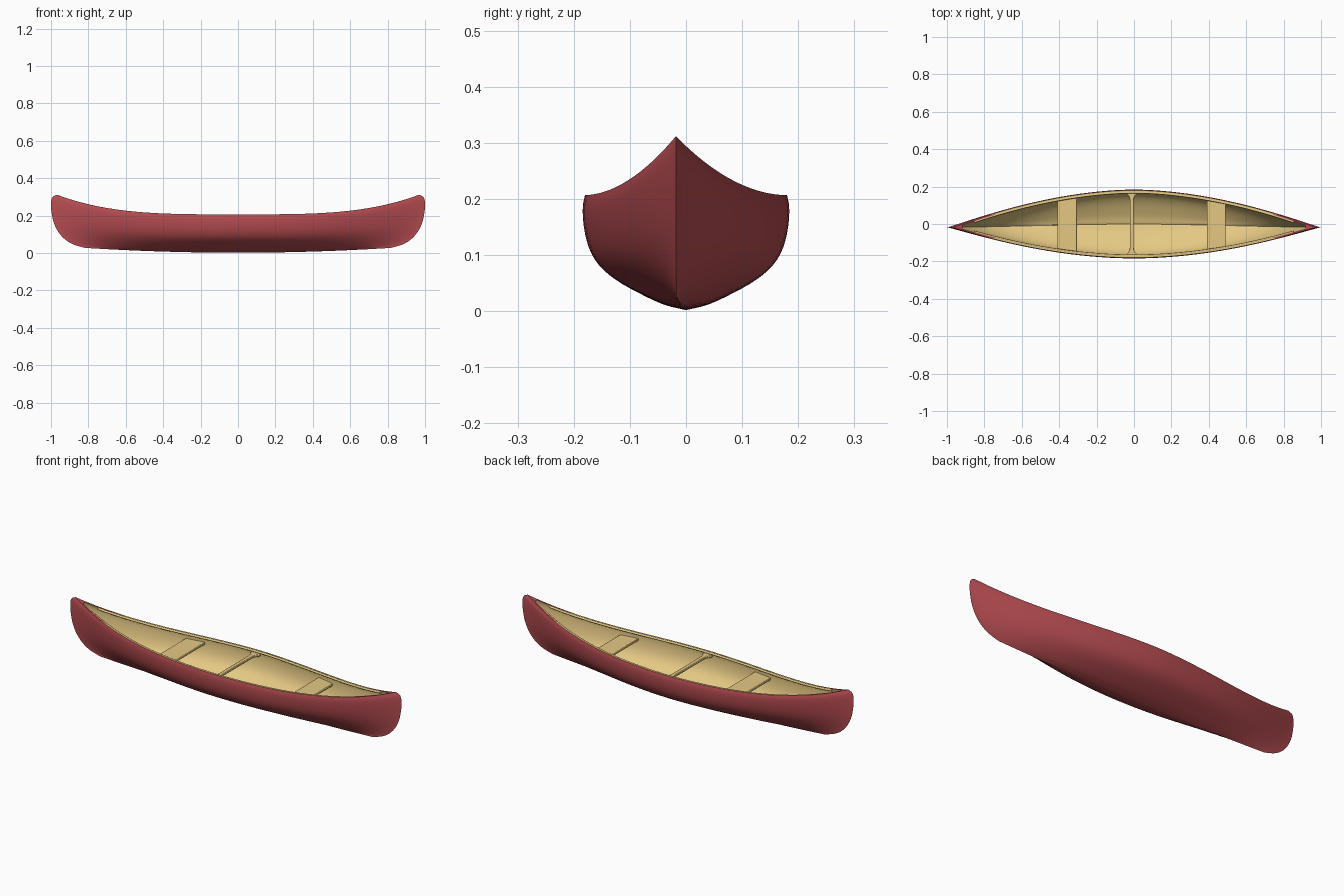
import bpy, bmesh, math
from mathutils import Vector

if "Cube" in bpy.data.objects:
    bpy.data.objects.remove(bpy.data.objects["Cube"])


def material(name, rgb):
    m = bpy.data.materials.new(name)
    m.diffuse_color = (*rgb, 1)
    m.use_nodes = True
    m.node_tree.nodes["Principled BSDF"].inputs["Base Color"].default_value = m.diffuse_color
    return m


RED = material("red_paint", (0.48, 0.075, 0.085))
TAN = material("tan_lining", (0.78, 0.58, 0.23))
WALL = 0.008

# Keel-to-gunwale rows: midship half width, midship z, stem x, stem z
ROWS = [Vector(r) for r in (
    (0.000, 0.002, 0.820, 0.028), (0.040, 0.012, 0.880, 0.046),
    (0.085, 0.033, 0.925, 0.073), (0.125, 0.056, 0.960, 0.112),
    (0.155, 0.082, 0.984, 0.160), (0.173, 0.113, 0.996, 0.212),
    (0.182, 0.150, 1.000, 0.262), (0.184, 0.185, 0.993, 0.298),
    (0.180, 0.207, 0.968, 0.312))]


def row(t):
    """Smooth interpolation through the hull rows, t from keel 0 to gunwale 1."""
    s = t * (len(ROWS) - 1)
    i = min(int(s), len(ROWS) - 2)
    f = s - i
    b, c = ROWS[i], ROWS[i + 1]
    a = ROWS[i - 1] if i else 2 * b - c
    d = ROWS[i + 2] if i + 2 < len(ROWS) else 2 * c - b
    return (2 * b + (c - a) * f + (2 * a - 5 * b + 4 * c - d) * f ** 2
            + (3 * b - a - 3 * c + d) * f ** 3) * 0.5


def hull_point(u, t, side, inner=False):
    """Point on the outer skin or the lining; u runs from stem to stem."""
    half, z_mid, x_end, z_end = row(t)
    k = (x_end - 0.05) / x_end if inner else 1
    v = abs(u) * k
    y = half * (1 - v ** 1.85) ** (1 + 0.35 * (1 - t))
    z = z_mid + (z_end - z_mid) * v ** (2 + 1.5 * t)
    if inner:
        y = max(0, y - WALL) if abs(u) < 0.9999 else 0
        z += WALL * (1 - t)
    return Vector((u * k * x_end, side * y - 0.018 * v ** 1.5, z))


def add_object(name, bm, mats, angle=40):
    me = bpy.data.meshes.new(name)
    bm.to_mesh(me)
    bm.free()
    ob = bpy.data.objects.new(name, me)
    bpy.context.collection.objects.link(ob)
    for m in mats:
        me.materials.append(m)
    bpy.ops.object.select_all(action='DESELECT')
    ob.select_set(True)
    bpy.context.view_layer.objects.active = ob
    bpy.ops.object.shade_smooth_by_angle(angle=math.radians(angle))
    return ob


# Hull: closed section loops lofted from stem to stem
N, R = 64, 24
down = [(1 - i / R, -1) for i in range(R)]
up = [(i / R, 1) for i in range(R + 1)]
outer = [(t, s, False) for t, s in down + up]
lining = [(t, -s, True) for t, s in down + up]
section = outer + lining
bm = bmesh.new()
us = [math.sin(math.pi / 2 * (2 * i / N - 1)) for i in range(N + 1)]
rings = [[bm.verts.new(hull_point(u, *p)) for p in section] for u in us]
L, n = len(section), len(outer)
for i in range(N):
    for j in range(L):
        k = (j + 1) % L
        f = bm.faces.new((rings[i][j], rings[i][k], rings[i + 1][k], rings[i + 1][j]))
        rim = j in (n - 1, L - 1)
        mid = abs(us[i] + us[i + 1]) / 2
        f.material_index = int(mid < 0.8 if rim else j >= n)
bmesh.ops.remove_doubles(bm, verts=bm.verts, dist=0.0002)
bmesh.ops.recalc_face_normals(bm, faces=bm.faces)
add_object("hull", bm, [RED, TAN], 50)

# Inner rails just below the rim
for side, name in ((-1, "front_rail"), (1, "back_rail")):
    cu = bpy.data.curves.new(name, 'CURVE')
    cu.dimensions = '3D'
    cu.bevel_depth = 0.006
    cu.bevel_resolution = 2
    cu.use_fill_caps = True
    sp = cu.splines.new('POLY')
    pts = [hull_point(-0.93 + 1.86 * i / 50, 1, side, True) for i in range(51)]
    sp.points.add(len(pts) - 1)
    for p, q in zip(sp.points, pts):
        p.co = (q.x, q.y - side * 0.003, q.z - 0.006, 1)
    cu.materials.append(TAN)
    bpy.context.collection.objects.link(bpy.data.objects.new(name, cu))


def plank(name, outline, z, thick):
    """Extruded flat outline with softened edges."""
    bm = bmesh.new()
    f = bm.faces.new([bm.verts.new((x, y, z)) for x, y in outline])
    ext = bmesh.ops.extrude_face_region(bm, geom=[f])
    bmesh.ops.translate(bm, vec=(0, 0, thick),
                        verts=[v for v in ext["geom"] if isinstance(v, bmesh.types.BMVert)])
    bmesh.ops.recalc_face_normals(bm, faces=bm.faces)
    ob = add_object(name, bm, [TAN])
    bv = ob.modifiers.new("soft_edges", 'BEVEL')
    bv.width, bv.segments = 0.003, 2
    return ob


def reach(x, side):
    """Y of the lining's side wall at x, a little below the rim."""
    return hull_point(x / 0.93, 0.9, side, True).y + side * 0.003


# Seats
for name, x0, x1 in (("left_seat", -0.41, -0.305), ("right_seat", 0.39, 0.49)):
    plank(name, [(x0, reach(x0, -1)), (x1, reach(x1, -1)),
                 (x1, reach(x1, 1)), (x0, reach(x0, 1))], 0.165, 0.014)

# Centre thwart with flared ends
arm = [(0.010, 0.0), (0.010, 0.125), (0.013, 0.142), (0.020, 0.154), (0.026, 0.160), (0.026, 0.178)]
right = [(w, -y) for w, y in reversed(arm)] + arm[1:]
outline = [(w - 0.012, y) for w, y in right] + [(-w - 0.012, y) for w, y in reversed(right)]
plank("thwart", outline, 0.180, 0.014)
